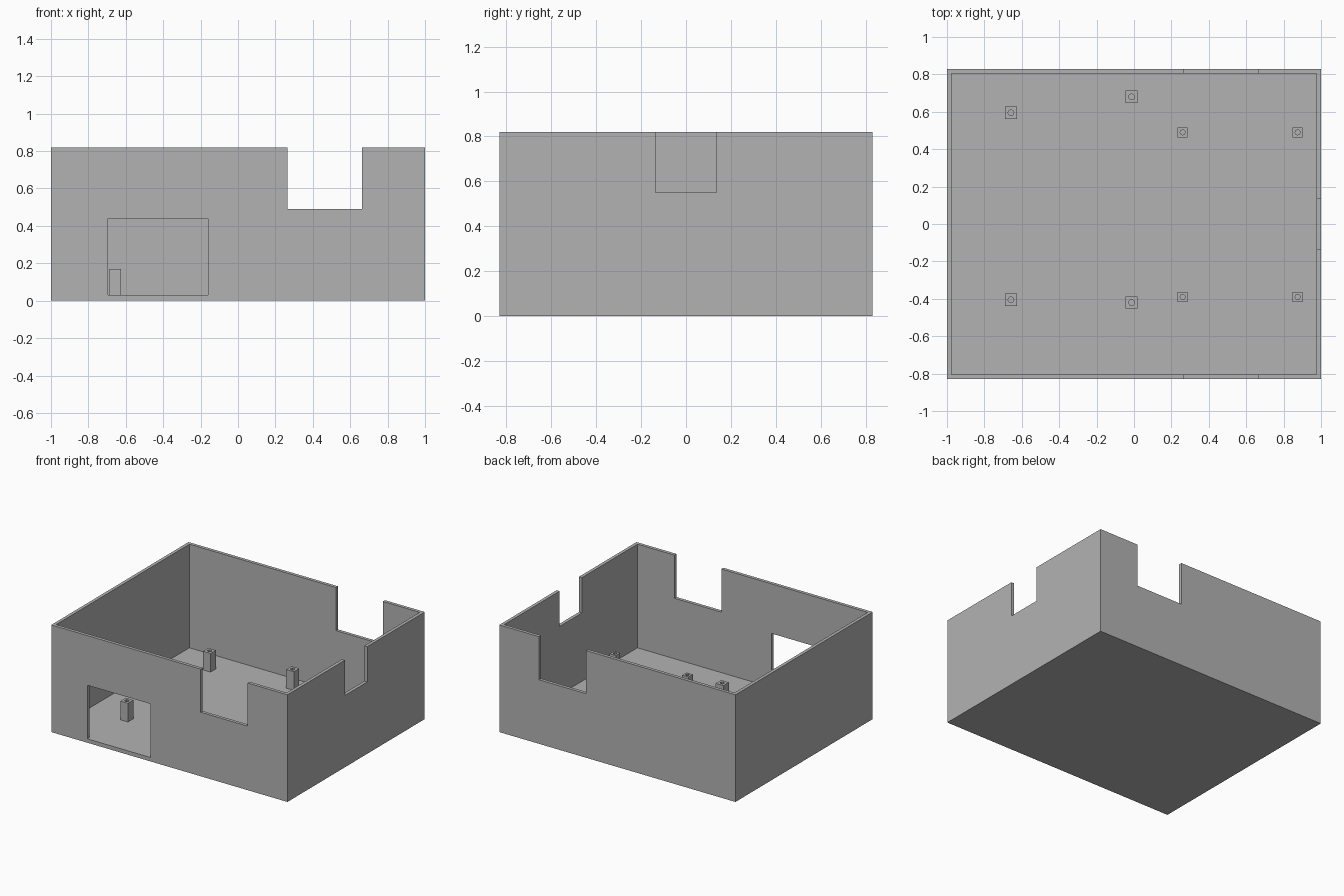
import bpy

cube = bpy.data.objects.get("Cube")
if cube:
    bpy.data.objects.remove(cube, do_unlink=True)

HX, HY, H = 1.0, 0.83, 0.82      # half width, half depth, height
WALL, FLOOR, POST_TOP = 0.025, 0.027, 0.17

grey = bpy.data.materials.new("light grey")
grey.use_nodes = True
colour = (0.45, 0.45, 0.45, 1)
grey.diffuse_color = colour
grey.node_tree.nodes["Principled BSDF"].inputs["Base Color"].default_value = colour


def box(name, x0, x1, y0, y1, z0, z1):
    bpy.ops.mesh.primitive_cube_add(
        size=1, location=((x0 + x1) / 2, (y0 + y1) / 2, (z0 + z1) / 2))
    ob = bpy.context.object
    ob.name = name
    ob.scale = (x1 - x0, y1 - y0, z1 - z0)
    bpy.ops.object.transform_apply(location=False, rotation=False, scale=True)
    ob.data.materials.append(grey)
    return ob


def cut(target, cutter):
    """Subtract the cutter from the target, then discard the cutter."""
    cutter.hide_render = True
    mod = target.modifiers.new("cut", "BOOLEAN")
    mod.operation = "DIFFERENCE"
    mod.solver = "EXACT"
    mod.object = cutter
    bpy.context.view_layer.objects.active = target
    bpy.ops.object.modifier_apply(modifier=mod.name)
    bpy.data.objects.remove(cutter, do_unlink=True)


# Open tray: hollowed block
case = box("case", -HX, HX, -HY, HY, 0, H)
cut(case, box("cavity", -HX + WALL, HX - WALL, -HY + WALL, HY - WALL, FLOOR, H + 1))

# Notches in the front and back walls, notch in the left wall, front window
cut(case, box("long_notch", 0.265, 0.663, -1, 1, 0.49, H + 1))
cut(case, box("side_notch", 0.9, 1.1, -0.135, 0.135, 0.55, H + 1))
cut(case, box("window", -0.695, -0.16, -1, -0.75, 0.03, 0.44))


# Square mounting posts with a screw hole
def post(name, x, y, size, radius):
    h = size / 2
    ob = box(name, x - h, x + h, y - h, y + h, FLOOR, POST_TOP)
    bpy.ops.mesh.primitive_cylinder_add(
        vertices=8, radius=radius, depth=1, location=(x, y, FLOOR + 0.505))
    cut(ob, bpy.context.object)


for i, (x, y) in enumerate([(-0.658, 0.595), (-0.658, -0.405),
                            (-0.013, 0.68), (-0.013, -0.42)]):
    post(f"large_post_{i + 1}", x, y, 0.065, 0.016)

for i, (x, y) in enumerate([(0.26, 0.49), (0.26, -0.39),
                            (0.875, 0.49), (0.875, -0.39)]):
    post(f"small_post_{i + 1}", x, y, 0.053, 0.014)
